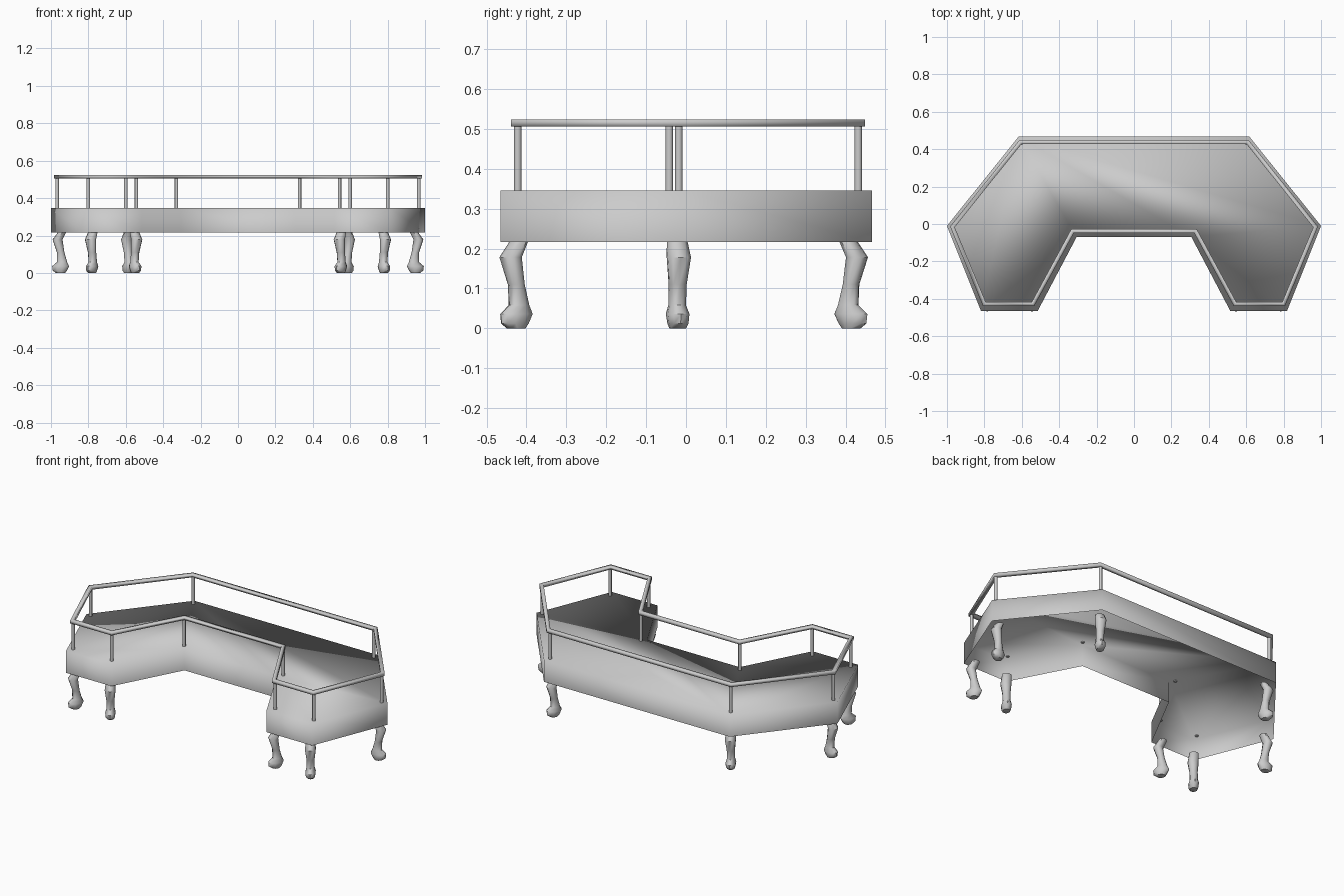
import bpy, bmesh, math
from mathutils import Vector

if "Cube" in bpy.data.objects:
    bpy.data.objects.remove(bpy.data.objects["Cube"])


def finish(bm, name, angle):
    bmesh.ops.recalc_face_normals(bm, faces=bm.faces)
    mesh = bpy.data.meshes.new(name)
    bm.to_mesh(mesh)
    bm.free()
    ob = bpy.data.objects.new(name, mesh)
    bpy.context.collection.objects.link(ob)
    bpy.ops.object.select_all(action='DESELECT')
    ob.select_set(True)
    bpy.context.view_layer.objects.active = ob
    bpy.ops.object.shade_smooth_by_angle(angle=math.radians(angle))
    return ob


def mirrored(half):
    """Closed loop from the right half, listed back to inner corner."""
    return half + [(-x, y) for x, y in reversed(half)]


def offset(loop, d):
    """Mitred offset of a closed clockwise loop; positive d is outward."""
    pts = [Vector(p) for p in loop]
    out = []
    for i, p in enumerate(pts):
        a = (p - pts[i - 1]).normalized()
        b = (pts[(i + 1) % len(pts)] - p).normalized()
        na, nb = Vector((-a.y, a.x)), Vector((-b.y, b.x))
        out.append(p + (na + nb) * d / (1 + na.dot(nb)))
    return out


def loft(bm, rings, bottom=True, top=True, closed=False):
    vs = [[bm.verts.new(p) for p in r] for r in rings]
    pairs = list(zip(vs, vs[1:])) + ([(vs[-1], vs[0])] if closed else [])
    for r0, r1 in pairs:
        n = len(r0)
        for i in range(n):
            j = (i + 1) % n
            bm.faces.new((r0[i], r0[j], r1[j], r1[i]))
    if bottom:
        bm.faces.new(vs[0])
    if top:
        bm.faces.new(vs[-1])


# Angular platform: a top with a deep apron, open underneath, soft shading
body = mirrored([(0.617, 0.467), (1.0, -0.01), (0.818, -0.465),
                 (0.515, -0.465), (0.307, -0.07)])
bm = bmesh.new()
loft(bm, [[(x, y, z) for x, y in body] for z in (0.216, 0.346)], bottom=False)
finish(bm, "platform", 180)

# Square handrail running all the way round
rail = mirrored([(0.607, 0.438), (0.971, -0.015), (0.80, -0.428),
                 (0.54, -0.428), (0.329, -0.038)])
outer, inner = offset(rail, 0.011), offset(rail, -0.011)
bm = bmesh.new()
loft(bm, [[(p.x, p.y, z) for p in lp] for lp, z in
          ((outer, 0.506), (outer, 0.524), (inner, 0.524), (inner, 0.506))],
     bottom=False, top=False, closed=True)
finish(bm, "handrail", 180)

# Round posts, their ends just showing under the top
posts = mirrored([(0.60, 0.432), (0.967, -0.018), (0.80, -0.422),
                  (0.543, -0.422), (0.329, -0.042)])
for x, y in posts:
    bm = bmesh.new()
    loft(bm, [[(x + 0.0095 * math.cos(t * math.tau / 12),
                y + 0.0095 * math.sin(t * math.tau / 12), z)
               for t in range(12)] for z in (0.342, 0.51)])
    finish(bm, "rail_post", 40)

# Curved legs with feet pointing outward: height, inner, outer, half width
profile = [(0.0, -0.018, 0.032, 0.021), (0.012, -0.028, 0.049, 0.026),
           (0.036, -0.040, 0.052, 0.029), (0.058, -0.029, 0.026, 0.022),
           (0.11, -0.014, 0.027, 0.023), (0.178, -0.004, 0.050, 0.031),
           (0.222, -0.025, 0.018, 0.026)]
SIDES = 10


def leg(x, y, dx, dy):
    d = Vector((dx, dy)).normalized()
    rings = []
    for z, a, b, w in profile:
        ring = []
        for i in range(SIDES):
            t = i * math.tau / SIDES
            u = (a + b) / 2 + (b - a) / 2 * math.cos(t)
            v = w * math.sin(t)
            ring.append((x + u * d.x - v * d.y, y + u * d.y + v * d.x, z))
        rings.append(ring)
    bm = bmesh.new()
    loft(bm, rings)
    finish(bm, "curved_leg", 45)


for s in (1, -1):
    for x, y, dx, dy in ((0.585, 0.408, 0.43, 0.9), (0.942, -0.022, 1, 0.18),
                         (0.777, -0.42, 0.5, -0.85),
                         (0.553, -0.42, -0.5, -0.85)):
        leg(s * x, y, s * dx, dy)
